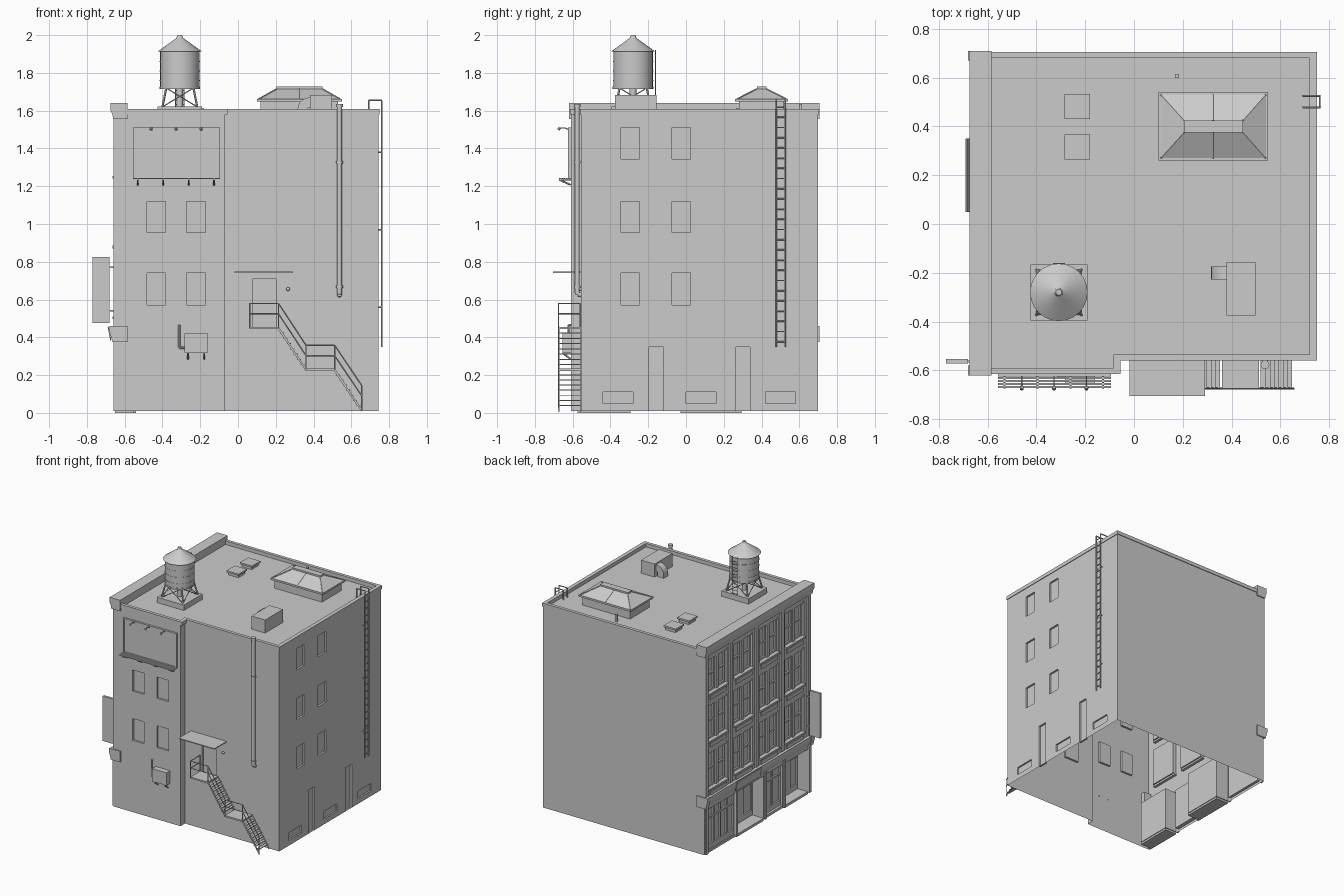
import bpy, bmesh, math
from mathutils import Vector, Matrix

if "Cube" in bpy.data.objects:
    bpy.data.objects.remove(bpy.data.objects["Cube"])


def finish(name, bm, smooth=False):
    me = bpy.data.meshes.new(name)
    bm.to_mesh(me)
    bm.free()
    ob = bpy.data.objects.new(name, me)
    bpy.context.collection.objects.link(ob)
    if smooth:
        bpy.context.view_layer.objects.active = ob
        ob.select_set(True)
        bpy.ops.object.shade_smooth_by_angle(angle=math.radians(35))
        ob.select_set(False)
    return ob


def box(bm, x0, x1, y0, y1, z0, z1):
    m = Matrix.Translation(((x0 + x1) / 2, (y0 + y1) / 2, (z0 + z1) / 2))
    bmesh.ops.create_cube(bm, size=1, matrix=m @ Matrix.Diagonal((x1 - x0, y1 - y0, z1 - z0, 1)))


def boxes(name, *items):
    bm = bmesh.new()
    for b in items:
        box(bm, *b)
    return finish(name, bm)


def rod(bm, a, b, r, n=6, r2=None):
    a, b = Vector(a), Vector(b)
    m = Matrix.Translation((a + b) / 2) @ (b - a).to_track_quat('Z', 'Y').to_matrix().to_4x4()
    bmesh.ops.create_cone(bm, cap_ends=True, segments=n, radius1=r, radius2=r if r2 is None else r2,
                          depth=(b - a).length, matrix=m)


def path(bm, pts, r, n=6):
    for a, b in zip(pts, pts[1:]):
        rod(bm, a, b, r, n)


def extrude_xz(bm, pts, y0, y1):
    f = bm.faces.new([bm.verts.new((x, y0, z)) for x, z in pts])
    e = bmesh.ops.extrude_face_region(bm, geom=[f])['geom']
    bmesh.ops.translate(bm, vec=(0, y1 - y0, 0), verts=[v for v in e if isinstance(v, bmesh.types.BMVert)])
    bmesh.ops.recalc_face_normals(bm, faces=bm.faces)


def wall(name, p0, p1, holes=(), z0=0.01, z1=1.6):
    """Single-skin wall (counter-clockwise plan) with recesses (lo, hi, z0, z1, depth)."""
    p0, p1 = Vector((*p0, 0)), Vector((*p1, 0))
    d = (p1 - p0).normalized()
    inward = Vector((-d.y, d.x, 0))
    ax = 0 if abs(d.x) > .5 else 1
    hs = [(*sorted((abs(h[0] - p0[ax]), abs(h[1] - p0[ax]))), *h[2:]) for h in holes]
    us = sorted({0, (p1 - p0).length, *(h[0] for h in hs), *(h[1] for h in hs)})
    zs = sorted({z0, z1, *(h[2] for h in hs), *(h[3] for h in hs)})
    bm = bmesh.new()

    def quad(*c):
        bm.faces.new([bm.verts.new(p0 + d * u + inward * w + Vector((0, 0, z))) for u, z, w in c])
    for a, b in zip(us, us[1:]):
        for c, e in zip(zs, zs[1:]):
            u, z = (a + b) / 2, (c + e) / 2
            if not any(h[0] < u < h[1] and h[2] < z < h[3] for h in hs):
                quad((a, c, 0), (b, c, 0), (b, e, 0), (a, e, 0))
    for a, b, c, e, w in hs:
        loop = [(a, c), (b, c), (b, e), (a, e)]
        quad(*[(u, z, w) for u, z in loop])
        for s, t in zip(loop, loop[1:] + loop[:1]):
            quad((*s, 0), (*t, 0), (*t, w), (*s, w))
    bmesh.ops.remove_doubles(bm, verts=bm.verts, dist=1e-5)
    return finish(name, bm)


# Walls
XL, XR, YF, YS, YB = -.65, .745, -.61, -.555, .70
rows = [(.57, .74), (.955, 1.12), (1.345, 1.51)]
wall("front_wall_left", (XL, YF), (-.07, YF),
     [(x, x + .1, a, b, .015) for x in (-.483, -.273) for a, b in rows[:2]])
wall("front_step_wall", (-.07, YF), (-.07, YS))
wall("front_wall_right", (-.07, YS), (XR, YS), [(.078, .2, .45, .71, .015)])
wall("right_wall", (XR, YS), (XR, YB),
     [(y, y + .098, a, b, .015) for y in (-.345, -.075) for a, b in rows]
     + [(y, y + .075, .011, .35, .015) for y in (-.195, .265)]
     + [(y, y + .16, .05, .11, .012) for y in (-.44, 0, .42)])
wall("back_wall", (XR, YB), (XL, YB))
bays = [.535, .22, -.095, -.41]
bay_z = [(.51, .80), (.885, 1.17), (1.255, 1.53)]
shops = [(.325, .655, .03, .35, .02), (-.03, .295, .02, .35, .11),
         (-.265, -.06, .03, .35, .03), (-.575, -.295, .02, .35, .10)]
wall("street_facade", (XL, YB), (XL, YF),
     [(y - .115, y + .115, a, b, .03) for y in bays for a, b in bay_z] + shops)

# Roof deck and coping
RZ = 1.58
bm = bmesh.new()
bm.faces.new([bm.verts.new((x, y, RZ)) for x, y in
              [(XL, YF), (-.07, YF), (-.07, YS), (XR, YS), (XR, YB), (XL, YB)]])
finish("roof_deck", bm)
boxes("parapet_coping", (-.6, .75, .68, .705, RZ, 1.608), (.72, .75, -.56, .68, RZ, 1.608),
      (-.055, .72, -.56, -.535, RZ, 1.608), (-.085, -.055, -.615, -.535, RZ, 1.608),
      (-.6, -.085, -.615, -.59, RZ, 1.608))

# Street cornices
bm = bmesh.new()
extrude_xz(bm, [(-.585, 1.64), (-.675, 1.64), (-.675, 1.60), (-.665, 1.58), (-.66, 1.555), (-.585, 1.555)], -.62, .708)
finish("roof_cornice", bm)
bm = bmesh.new()
extrude_xz(bm, [(XL, .455), (-.675, .455), (-.675, .425), (-.66, .39), (XL, .375)], -.6, .69)
for y0, y1 in ((-.62, -.58), (.67, .708)):
    extrude_xz(bm, [(-.585, .46), (-.68, .46), (-.68, .43), (-.665, .375), (-.585, .375)], y0, y1)
finish("shop_cornice", bm)
bm = bmesh.new()
extrude_xz(bm, [(-.69, .455), (-.685, .458), (-.671, .385), (-.676, .382)], .05, .35)
finish("shop_sign_board", bm)

# Facade pilasters, sills, window frames
bm = bmesh.new()
for y in (.68, .3775, .0625, -.2525, -.585):
    box(bm, -.66, XL, y - .018, y + .018, .46, 1.56)
finish("facade_pilasters", bm)
bm, sills = bmesh.new(), bmesh.new()
for y in bays:
    for a, b in bay_z:
        box(sills, -.664, -.63, y - .12, y + .12, a - .014, a)
        box(sills, -.657, XL, y - .10, y + .10, a - .055, a - .025)
        box(bm, -.645, -.62, y - .015, y + .015, a, b)
        box(bm, -.645, -.62, y - .115, y + .115, b - .02, b)
        for s in (-1, 1):
            c = y + s * .065
            box(bm, -.633, -.62, c - .05, c + .05, (a + b) / 2 - .007, (a + b) / 2 + .007)
            box(bm, -.633, -.62, c - .05, c + .05, a, a + .014)
            for e in (-.043, .043):
                box(bm, -.633, -.62, c + e - .007, c + e + .007, a, b)
finish("facade_window_frames", bm)
finish("facade_sills", sills)

# Shop fronts: frames, doors, entrance slabs
bm = bmesh.new()
for (lo, hi, a, b, w), n in zip(shops, (4, 3, 2, 3)):
    x = XL + w
    box(bm, x - .012, x, lo, hi, .27, .282)
    box(bm, x - .012, x, lo, hi, a, a + .04)
    for i in range(n + 1):
        y = lo + (hi - lo) * i / n
        box(bm, x - .012, x, max(lo, y - .008), min(hi, y + .008), a, b)
finish("shop_front_frames", bm)
boxes("shop_doors", (-.552, -.54, .085, .18, .02, .27), (-.562, -.55, -.48, -.39, .02, .27))
boxes("entrance_slabs", (XL, -.54, -.03, .295, 0, .015), (XL, -.55, -.575, -.295, 0, .015))
boxes("shop_pilasters", *[(-.66, XL, y - .012, y + .012, .01, .38) for y in (.675, .31, -.045, -.28, -.592)])

# Blade sign
boxes("blade_sign", (-.77, -.68, -.572, -.554, .475, .825),
      *[(-.68, XL, -.567, -.559, z - .004, z + .004) for z in (.77, .54)])

# Water tower
cx, cy = -.308, -.28
boxes("tower_base", (cx - .117, cx + .117, cy - .115, cy + .115, RZ, 1.622))
bm = bmesh.new()
rod(bm, (cx, cy, 1.725), (cx, cy, 1.915), .105, 24)
rod(bm, (cx, cy, 1.715), (cx, cy, 1.727), .108, 24)
rod(bm, (cx, cy, 1.912), (cx, cy, 1.985), .118, 24, .018)
rod(bm, (cx, cy, 1.98), (cx, cy, 2.0), .02, 12, .012)
rod(bm, (cx, cy, 1.62), (cx, cy, 1.72), .018, 12)
for z in (1.76, 1.81, 1.86):
    rod(bm, (cx, cy, z - .002), (cx, cy, z + .002), .107, 24)
finish("water_tank", bm, True)
bm = bmesh.new()
q = [(-1, -1), (1, -1), (1, 1), (-1, 1)]
lo = [(cx + .092 * a, cy + .092 * b, 1.62) for a, b in q]
hi = [(cx + .072 * a, cy + .072 * b, 1.72) for a, b in q]
for i in range(4):
    j = (i + 1) % 4
    rod(bm, lo[i], hi[i], .006)
    rod(bm, lo[i], hi[j], .003)
    rod(bm, lo[j], hi[i], .003)
    rod(bm, hi[i], hi[j], .005)
finish("tower_legs", bm)


def ladder(bm, a, b, z0, z1, step, r):
    for p in (a, b):
        rod(bm, (*p, z0), (*p, z1), r)
    for i in range(int((z1 - z0) / step)):
        z = z0 + step * (i + .5)
        rod(bm, (*a, z), (*b, z), r * .8)


bm = bmesh.new()
ladder(bm, (cx - .022, -.162), (cx + .022, -.162), 1.62, 1.92, .025, .003)
finish("tower_ladder", bm)

# Wall ladder
bm = bmesh.new()
ladder(bm, (.762, .478), (.762, .525), .35, 1.655, .054, .0045)
for y in (.478, .525):
    path(bm, [(.762, y, 1.655), (.692, y, 1.655), (.692, y, RZ)], .0045)
    for z in (.56, .97, 1.38):
        rod(bm, (.74, y, z), (.762, y, z), .004)
finish("wall_ladder", bm)

# Roof skylight: curb, hipped glass, ribs, ridge cap
boxes("skylight_curb", (.12, .53, .28, .52, RZ, 1.65), (.10, .55, .26, .54, 1.648, 1.662))
bm = bmesh.new()
base = [(.11, .27), (.54, .27), (.54, .53), (.11, .53)]
top = [(.205, .375), (.447, .375), (.447, .425), (.205, .425)]
vb = [bm.verts.new((*p, 1.662)) for p in base]
vt = [bm.verts.new((*p, 1.715)) for p in top]
for i in range(4):
    bm.faces.new([vb[i], vb[(i + 1) % 4], vt[(i + 1) % 4], vt[i]])
for p, t in zip(base, top):
    rod(bm, (*p, 1.662), (*t, 1.715), .004)
for y, t in ((.27, .375), (.53, .425)):
    rod(bm, (.325, y, 1.662), (.325, t, 1.715), .003)
box(bm, .205, .447, .375, .425, 1.71, 1.727)
finish("skylight_glass", bm)
boxes("roof_hatches", *[b for y in (.265, .43) for b in (
    (-.275, -.19, y + .01, y + .092, RZ, 1.605), (-.285, -.18, y, y + .102, 1.602, 1.615))])
boxes("roof_vent_pipe", (.168, .184, .598, .614, RZ, 1.635))

# Roof air unit with curved duct
boxes("roof_air_unit", (.38, .497, -.375, -.155, RZ, 1.682))
bm = bmesh.new()
arc = [(.38 - .065 * math.sin(t * math.pi / 10), 1.605 + .065 * math.cos(t * math.pi / 10)) for t in range(6)]
extrude_xz(bm, arc + [(.315, RZ), (.37, RZ), (.37, 1.615), (.38, 1.618)], -.228, -.175)
finish("air_duct", bm)

# Drain pipe
bm = bmesh.new()
rod(bm, (.537, -.576, .635), (.537, -.576, 1.63), .013, 12)
path(bm, [(.537, -.576, .64), (.537, -.572, .628), (.537, -.55, .624)], .013, 12)
for z in (.66, 1.32, 1.62):
    rod(bm, (.537, -.576, z), (.537, -.576, z + .014), .018, 12)
finish("drain_pipe", bm, True)

# Billboard, catwalk and lamps
X0, X1 = -.557, -.095
boxes("billboard", (X0, X1, -.618, YF, 1.24, 1.512),
      *[(X0, X1, -.625, YF, z, z + .01) for z in (1.24, 1.502)],
      *[(x, x + .01, -.625, YF, 1.24, 1.512) for x in (X0, X1 - .01)])
bm = bmesh.new()
for i in range(5):
    y = -.672 + .012 * i
    box(bm, X0, X1, y, y + .008, 1.238, 1.243)
for x in (-.53, -.395, -.26, -.127):
    path(bm, [(x, YF, 1.235), (x, -.672, 1.235), (x, YF, 1.207)], .005)
for x in (-.46, -.328, -.195):
    path(bm, [(x, YF, 1.495), (x, -.64, 1.508), (x, -.67, 1.508)], .003)
    rod(bm, (x, -.676, 1.498), (x, -.668, 1.51), .008, 8)
finish("billboard_catwalk_and_lamps", bm)

# Wall air unit and conduit
bm = bmesh.new()
box(bm, -.283, -.16, -.655, YF, .32, .42)
for x in (-.265, -.178):
    path(bm, [(x, YF, .318), (x, -.655, .318), (x, YF, .285)], .005)
path(bm, [(-.311, YF, .465), (-.311, -.622, .465), (-.311, -.622, .345), (-.283, -.622, .345)], .006, 8)
finish("wall_air_unit", bm)

# Door canopy and lamp
boxes("door_canopy", (-.018, .29, -.705, YS, .741, .748))
bm = bmesh.new()
bmesh.ops.create_uvsphere(bm, u_segments=12, v_segments=8, radius=.01, matrix=Matrix.Translation((.265, -.563, .655)))
finish("door_lamp", bm, True)

# Fire stairs: landings, treads, stringers, railings
YO = -.675
bm = bmesh.new()
box(bm, .062, .215, YO, YS, .443, .455)
box(bm, .36, .512, YO, YS, .222, .234)
for xa, za, xb, zb in ((.215, .449, .36, .228), (.512, .228, .655, .012)):
    for y in (YO, YS - .004):
        extrude_xz(bm, [(xa, za - .012), (xa, za + .008), (xb, zb + .008), (xb, zb - .008)], y, y + .004)
    for i in range(1, 8):
        x, z = xa + (xb - xa) * i / 8, za + (zb - za) * i / 8
        box(bm, x - .011, x + .011, YO, YS, z - .002, z + .003)
finish("fire_stairs", bm)
bm = bmesh.new()
line = [(.062, .449), (.215, .449), (.36, .228), (.512, .228), (.655, .015)]
for h in (.075, .13):
    path(bm, [(x, YO, z + h) for x, z in line], .0035)
    rod(bm, (.062, YO, .449 + h), (.062, YS, .449 + h), .0035)
for x, z in line:
    rod(bm, (x, YO, z), (x, YO, z + .13), .0035)
rod(bm, (.062, YS - .005, .449), (.062, YS - .005, .579), .0035)
finish("stair_railings", bm)
